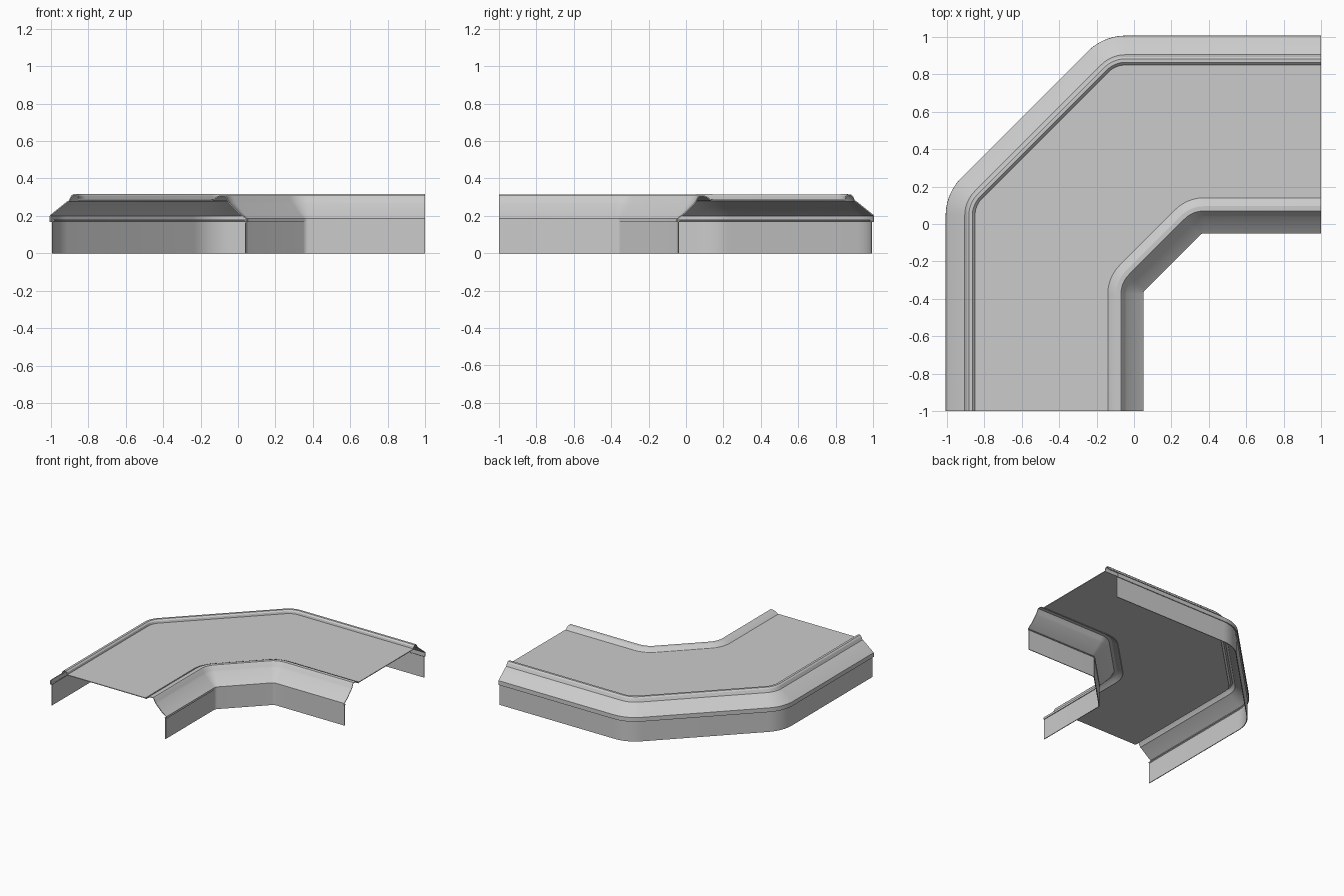
import bpy, bmesh, math

if "Cube" in bpy.data.objects:
    bpy.data.objects.remove(bpy.data.objects["Cube"])

STEPS = 10  # segments per rounded corner


def edge_path(center, radius):
    """45-degree cornered path, mirrored about the diagonal (x, y) -> (-y, -x)."""
    cx, cy = center
    half = [(cx - radius, -1.0)]
    for i in range(STEPS + 1):
        a = math.pi - math.pi / 4 * i / STEPS
        half.append((cx + radius * math.cos(a), cy + radius * math.sin(a)))
    return half + [(-y, -x) for x, y in reversed(half)]


def outer(d):
    return edge_path((-0.72, 0.045), 0.28 - d)


def inner(d):
    return edge_path((0.08, -0.375), 0.03 + d)


def loft(name, rows, thickness=0.006):
    """Skin a list of (path, height) rows into a thin sheet-metal shell."""
    bm = bmesh.new()
    grid = [[bm.verts.new((x, y, z)) for x, y in path] for path, z in rows]
    for lo, hi in zip(grid, grid[1:]):
        for i in range(len(lo) - 1):
            bm.faces.new((lo[i], lo[i + 1], hi[i + 1], hi[i]))
    # front side = upper side, or away from the deck's middle for skirts
    if sum(f.normal.z * f.calc_area() for f in bm.faces) < 0:
        bmesh.ops.reverse_faces(bm, faces=bm.faces)
    me = bpy.data.meshes.new(name)
    bm.to_mesh(me)
    bm.free()
    ob = bpy.data.objects.new(name, me)
    bpy.context.collection.objects.link(ob)
    mod = ob.modifiers.new("sheet", 'SOLIDIFY')
    mod.thickness = thickness
    mod.offset = -1
    # apply the thickness first so that the cut ends get sharp edges
    bpy.context.view_layer.objects.active = ob
    ob.select_set(True)
    bpy.ops.object.modifier_apply(modifier=mod.name)
    bpy.ops.object.shade_smooth_by_angle(angle=math.radians(20))
    ob.select_set(False)
    return ob


DECK = 0.283

# vertical skirts hanging below the shoulders
loft("outer_skirt", [(outer(0.012), 0.0), (outer(0.012), 0.17), (outer(0.02), 0.175)])
loft("inner_skirt", [(inner(0.006), 0.0), (inner(0.006), 0.17), (inner(0.014), 0.175)])

# sloped shoulders with the raised rim on top
outer_rim = [(0.0, 0.168), (0.0, 0.2), (0.09, 0.272), (0.1, 0.277), (0.112, 0.302),
             (0.12, 0.31), (0.134, 0.31), (0.142, 0.302), (0.146, DECK)]
inner_rim = [(0.0, 0.168), (0.0, 0.185), (0.04, 0.215), (0.09, 0.265), (0.1, 0.277),
             (0.112, 0.302), (0.12, 0.31), (0.145, 0.31), (0.165, 0.302), (0.19, DECK)]
loft("outer_shoulder_rim", [(outer(d), z) for d, z in outer_rim])
loft("inner_shoulder_rim", [(inner(d), z) for d, z in inner_rim])

# flat deck spanning between the rims
loft("deck", [(outer(0.146), DECK), (inner(0.19), DECK)])
